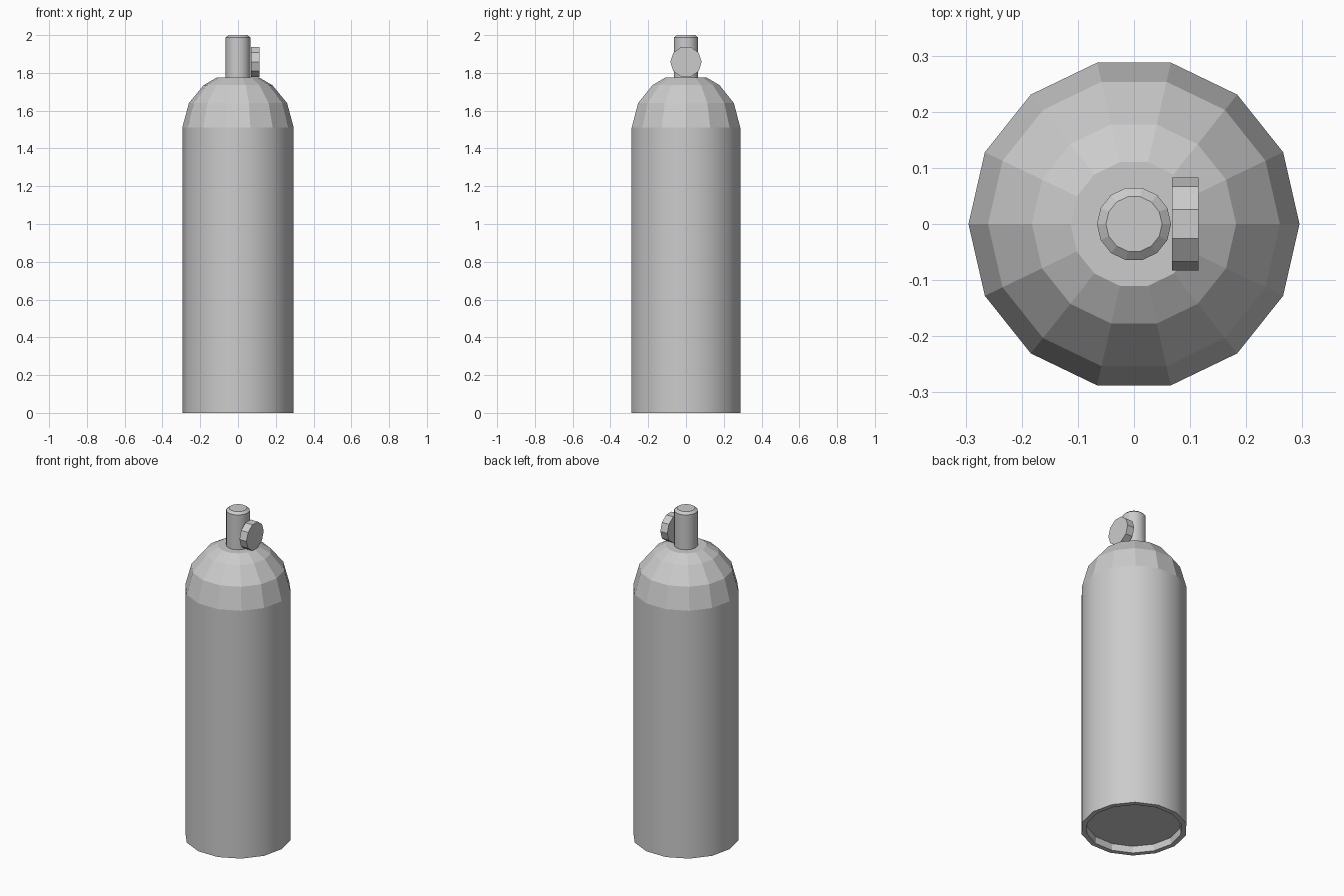
import bpy, bmesh, math
from mathutils import Matrix

if "Cube" in bpy.data.objects:
    bpy.data.objects.remove(bpy.data.objects["Cube"])


def lathe(name, profile, sides, smooth_bands=(), matrix=None):
    """Revolve (radius, z) points around z, capping both ends."""
    bm = bmesh.new()
    rings = []
    for r, z in profile:
        angles = [2 * math.pi * i / sides for i in range(sides)]
        rings.append([bm.verts.new((r * math.cos(a), r * math.sin(a), z)) for a in angles])
    for k, (lo, hi) in enumerate(zip(rings, rings[1:])):
        for i in range(sides):
            j = (i + 1) % sides
            face = bm.faces.new((lo[i], lo[j], hi[j], hi[i]))
            face.smooth = k in smooth_bands
    bm.faces.new(rings[0][::-1])
    bm.faces.new(rings[-1])
    # keep the rims of every band crisp
    for ring in rings:
        for i in range(sides):
            bm.edges.get((ring[i], ring[(i + 1) % sides])).smooth = False
    if matrix:
        bm.transform(matrix)
    mesh = bpy.data.meshes.new(name)
    bm.to_mesh(mesh)
    bm.free()
    obj = bpy.data.objects.new(name, mesh)
    bpy.context.collection.objects.link(obj)
    return obj


# Tank: recessed base, rim, smooth wall, faceted shoulder
lathe("tank", [(0.262, 0.04), (0.266, 0), (0.295, 0), (0.295, 1.51),
               (0.26, 1.64), (0.182, 1.735), (0.113, 1.775)], 14, smooth_bands=(2,))

# Valve stem with chamfered top
lathe("valve_stem", [(0.066, 1.77), (0.066, 1.987), (0.05, 2.0)], 14, smooth_bands=(0,))

# Ten-sided knob on the right, axis along x
place = (Matrix.Translation((0.068, 0, 1.858)) @ Matrix.Rotation(math.pi / 2, 4, 'Y')
         )
lathe("valve_knob", [(0.083, 0), (0.083, 0.047)], 10,
      matrix=place @ Matrix.Rotation(math.pi / 2, 4, 'Z'))
